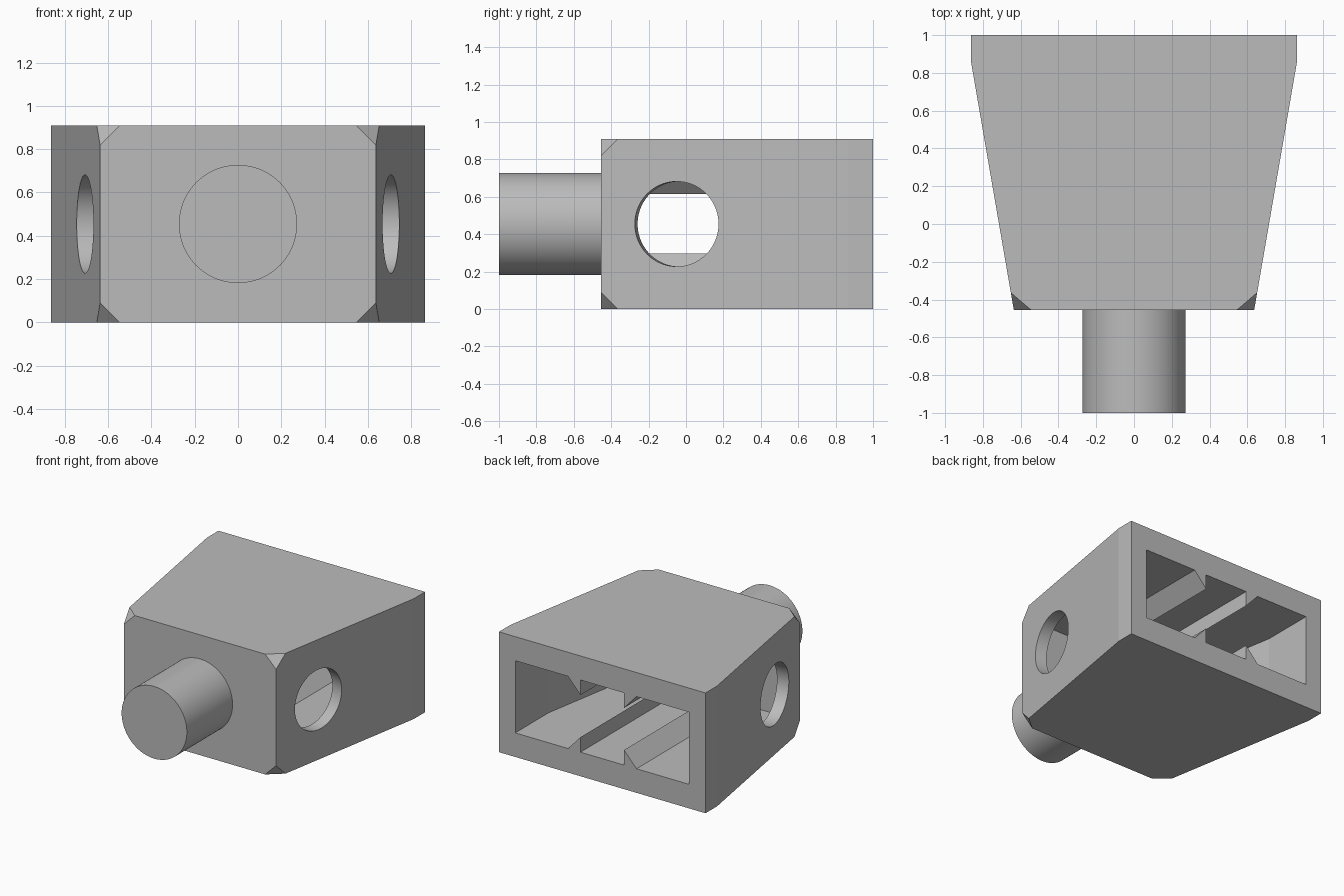
import bpy, bmesh, math
from mathutils import Vector, Matrix

U = 1 / 11                      # design unit
FRONT, BACK, H = -5 * U, 11 * U, 10 * U
W_FRONT, W_BACK, Y_STRAIGHT = 7 * U, 9.5 * U, 9.5 * U
SLOPE = (W_BACK - W_FRONT) / (Y_STRAIGHT - FRONT)
MID = H / 2

if "Cube" in bpy.data.objects:
    bpy.data.objects.remove(bpy.data.objects["Cube"], do_unlink=True)

grey = bpy.data.materials.new("plain grey")
grey.use_nodes = True
color = (0.5, 0.5, 0.5, 1)
grey.diffuse_color = color
grey.node_tree.nodes["Principled BSDF"].inputs["Base Color"].default_value = color


def make_object(name, bm):
    bmesh.ops.recalc_face_normals(bm, faces=bm.faces)
    mesh = bpy.data.meshes.new(name)
    bm.to_mesh(mesh)
    bm.free()
    mesh.materials.append(grey)
    obj = bpy.data.objects.new(name, mesh)
    bpy.context.collection.objects.link(obj)
    return obj


def extrude_profile(points, y0, y1):
    """Solid from an x, z outline swept along y."""
    bm = bmesh.new()
    face = bm.faces.new([bm.verts.new((x, y0, z)) for x, z in points])
    swept = bmesh.ops.extrude_face_region(bm, geom=[face])
    verts = [v for v in swept["geom"] if isinstance(v, bmesh.types.BMVert)]
    bmesh.ops.translate(bm, verts=verts, vec=(0, y1 - y0, 0))
    bmesh.ops.recalc_face_normals(bm, faces=bm.faces)
    return bm


def slice_off(bm, point, normal):
    """Remove everything on the normal side and close the cut."""
    cut = bmesh.ops.bisect_plane(bm, geom=bm.verts[:] + bm.edges[:] + bm.faces[:],
                                 plane_co=point, plane_no=normal, clear_outer=True)
    edges = [e for e in cut["geom_cut"] if isinstance(e, bmesh.types.BMEdge)]
    bmesh.ops.contextual_create(bm, geom=[e for e in edges if e.is_boundary])


def taper_sides(bm, half_width_at_front):
    for s in (-1, 1):
        slice_off(bm, Vector((s * half_width_at_front, FRONT, 0)), Vector((s, -SLOPE, 0)))


def subtract(obj, cutter):
    cutter.hide_render = True
    mod = obj.modifiers.new("cut", "BOOLEAN")
    mod.operation, mod.solver, mod.object = "DIFFERENCE", "EXACT", cutter
    bpy.context.view_layer.objects.active = obj
    bpy.ops.object.modifier_apply(modifier=mod.name)
    bpy.data.objects.remove(cutter, do_unlink=True)


def cylinder(name, radius, length, center, axis):
    bm = bmesh.new()
    turn = Vector(axis).to_track_quat("Z", "Y").to_matrix().to_4x4()
    bmesh.ops.create_cone(bm, cap_ends=True, segments=96, radius1=radius, radius2=radius,
                          depth=length, matrix=Matrix.Translation(center) @ turn)
    return make_object(name, bm)


# Wedge-shaped body with four clipped front corners
w = W_BACK
bm = extrude_profile([(-w, 0), (w, 0), (w, H), (-w, H)], FRONT, BACK)
taper_sides(bm, W_FRONT)
for s in (-1, 1):
    for z, up in ((0, -1), (H, 1)):
        a = Vector((s * (W_FRONT - U), FRONT, z))
        b = Vector((s * W_FRONT, FRONT, z - up * U))
        c = Vector((s * (W_FRONT + U * SLOPE), FRONT + U, z))
        n = (b - a).cross(c - a)
        slice_off(bm, a, n if n.x * s > 0 else -n)
body = make_object("body", bm)

# Cavity open at the back, with toothed rails along floor and ceiling
low = [(8, 2), (3.15, 2), (2, 3.25), (2, 2)]
quarter = [(x * U, z * U) for x, z in low]
right = quarter + [(x, H - z) for x, z in reversed(quarter)]
right = right[3::-1] + right[:3:-1]
left = [(-x, z) for x, z in reversed(right)]
bm = extrude_profile(right + left, FRONT + 2 * U, BACK + U)
taper_sides(bm, W_FRONT - U)
subtract(body, make_object("cavity_cutter", bm))

# Round hole square to each sloping side wall
hole_y = -0.05
for s in (-1, 1):
    x = s * (W_FRONT + (hole_y - FRONT) * SLOPE)
    subtract(body, cylinder("hole_cutter", 2.5 * U, 3 * U,
                            Vector((x, hole_y, MID)), (s, -SLOPE, 0)))

# Solid round peg at the front
peg = cylinder("front_peg", 3 * U, 6 * U, Vector((0, FRONT - 3 * U, MID)), (0, -1, 0))

for obj in (body, peg):
    bpy.ops.object.select_all(action="DESELECT")
    obj.select_set(True)
    bpy.context.view_layer.objects.active = obj
    bpy.ops.object.shade_smooth_by_angle(angle=math.radians(9))
